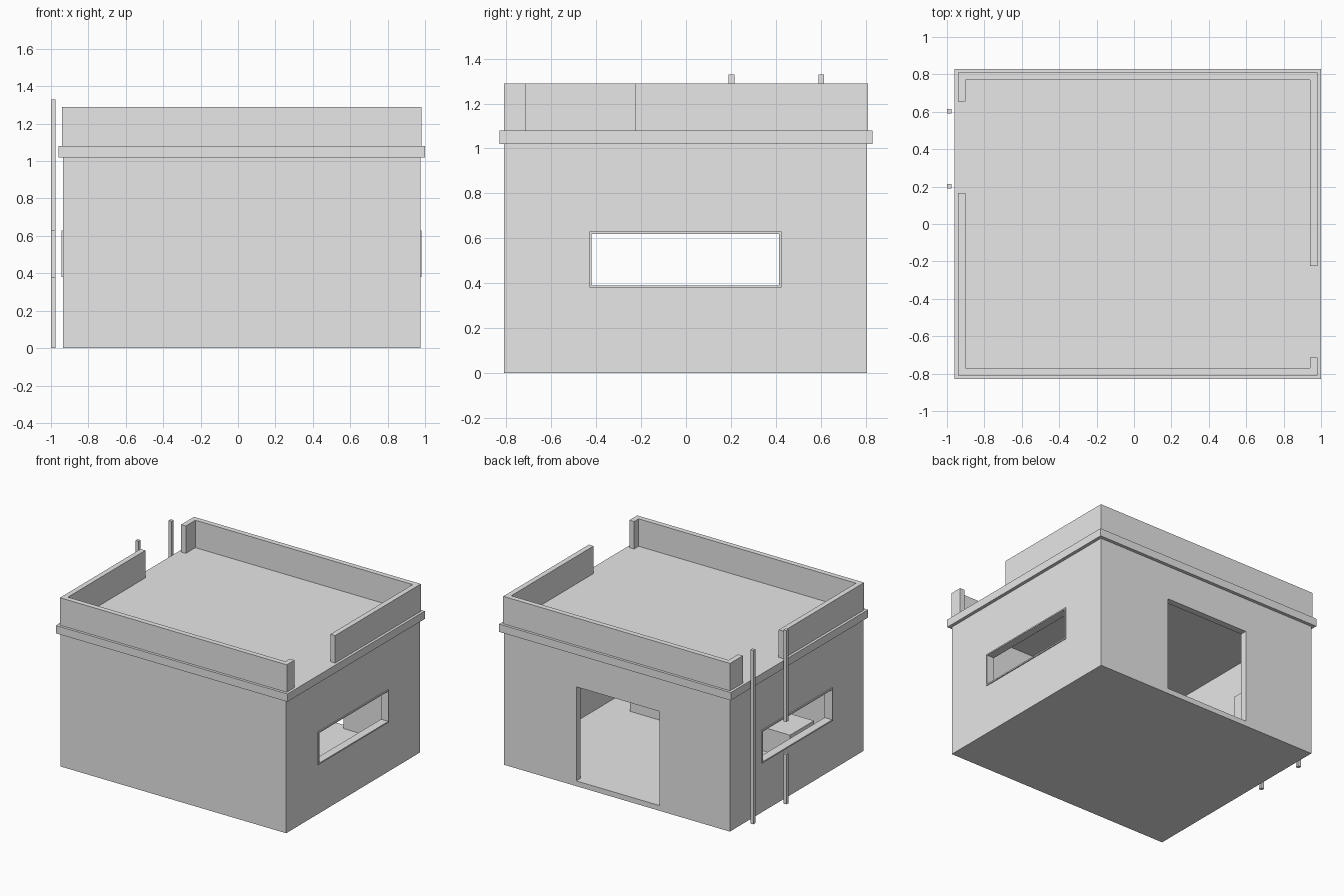
import bpy
import bmesh

if "Cube" in bpy.data.objects:
    bpy.data.objects.remove(bpy.data.objects["Cube"], do_unlink=True)

# Single plaster material
plaster = bpy.data.materials.new("plain_grey")
plaster.use_nodes = True
GREY = (0.8, 0.8, 0.8, 1)
plaster.diffuse_color = GREY
for node in plaster.node_tree.nodes:
    if node.type == "BSDF_PRINCIPLED":
        node.inputs["Base Color"].default_value = GREY


def prism(name, outline, z0, z1):
    """Extrude a closed xy outline between two heights."""
    bm = bmesh.new()
    face = bm.faces.new([bm.verts.new((x, y, z0)) for x, y in outline])
    top = bmesh.ops.extrude_face_region(bm, geom=[face])["geom"]
    for v in top:
        if isinstance(v, bmesh.types.BMVert):
            v.co.z = z1
    bmesh.ops.recalc_face_normals(bm, faces=bm.faces)
    mesh = bpy.data.meshes.new(name)
    bm.to_mesh(mesh)
    bm.free()
    mesh.materials.append(plaster)
    ob = bpy.data.objects.new(name, mesh)
    bpy.context.collection.objects.link(ob)
    return ob


def box(name, x, y, z):
    outline = [(x[0], y[0]), (x[1], y[0]), (x[1], y[1]), (x[0], y[1])]
    return prism(name, outline, *z)


def cut(target, cutter):
    """Subtract the cutter from the target, then discard it."""
    cutter.hide_render = True
    mod = target.modifiers.new("opening", "BOOLEAN")
    mod.operation = "DIFFERENCE"
    mod.solver = "EXACT"
    mod.object = cutter
    bpy.context.view_layer.objects.active = target
    bpy.ops.object.modifier_apply(modifier=mod.name)
    bpy.data.objects.remove(cutter, do_unlink=True)


# Hollow room with a rear doorway and two side windows
WIN_Y, WIN_Z = (-0.43, 0.425), (0.38, 0.63)
room = box("room_walls", (-0.935, 0.975), (-0.81, 0.805), (0, 1.02))
cut(room, box("interior", (-0.885, 0.925), (-0.76, 0.755), (0.04, 1.1)))
cut(room, box("doorway", (-0.34, 0.365), (0.7, 0.9), (0.04, 0.76)))
cut(room, box("window_opening", (-1.1, 1.1), WIN_Y, WIN_Z))

# Window frames lining the openings
for name, x in (("left_window_frame", (0.92, 0.982)),
                ("right_window_frame", (-0.944, -0.88))):
    frame = box(name, x, WIN_Y, WIN_Z)
    t = 0.01
    cut(frame, box("frame_hole", (x[0] - t, x[1] + t),
                   (WIN_Y[0] + t, WIN_Y[1] - t), (WIN_Z[0] + t, WIN_Z[1] - t)))

# Roof slab
box("roof_slab", (-0.96, 1.0), (-0.83, 0.83), (1.02, 1.08))

# Parapet in two runs with a gap on each side
X0, X1, Y0, Y1, T = -0.94, 0.98, -0.81, 0.81, 0.04


def parapet(name, y_out, y_in, left_end, right_end):
    outline = [(X0, right_end), (X0, y_out), (X1, y_out), (X1, left_end),
               (X1 - T, left_end), (X1 - T, y_in), (X0 + T, y_in),
               (X0 + T, right_end)]
    prism(name, outline, 1.08, 1.29)


parapet("front_parapet", Y0, Y0 + T, -0.715, 0.165)
parapet("rear_parapet", Y1, Y1 - T, -0.225, 0.655)

# Upright poles on the right side; one is interrupted by the window
POLE_X = (-1.0, -0.975)
box("rear_pole", POLE_X, (0.59, 0.615), (0, 1.33))
box("front_pole_lower", POLE_X, (0.19, 0.215), (0, 0.38))
box("front_pole_upper", POLE_X, (0.19, 0.215), (0.63, 1.33))

# Furniture blocks inside the room
box("low_bench", (-0.64, 0.715), (-0.634, -0.344), (0.04, 0.22))
box("corner_cabinet", (-0.885, -0.42), (0.58, 0.755), (0.04, 0.36))
